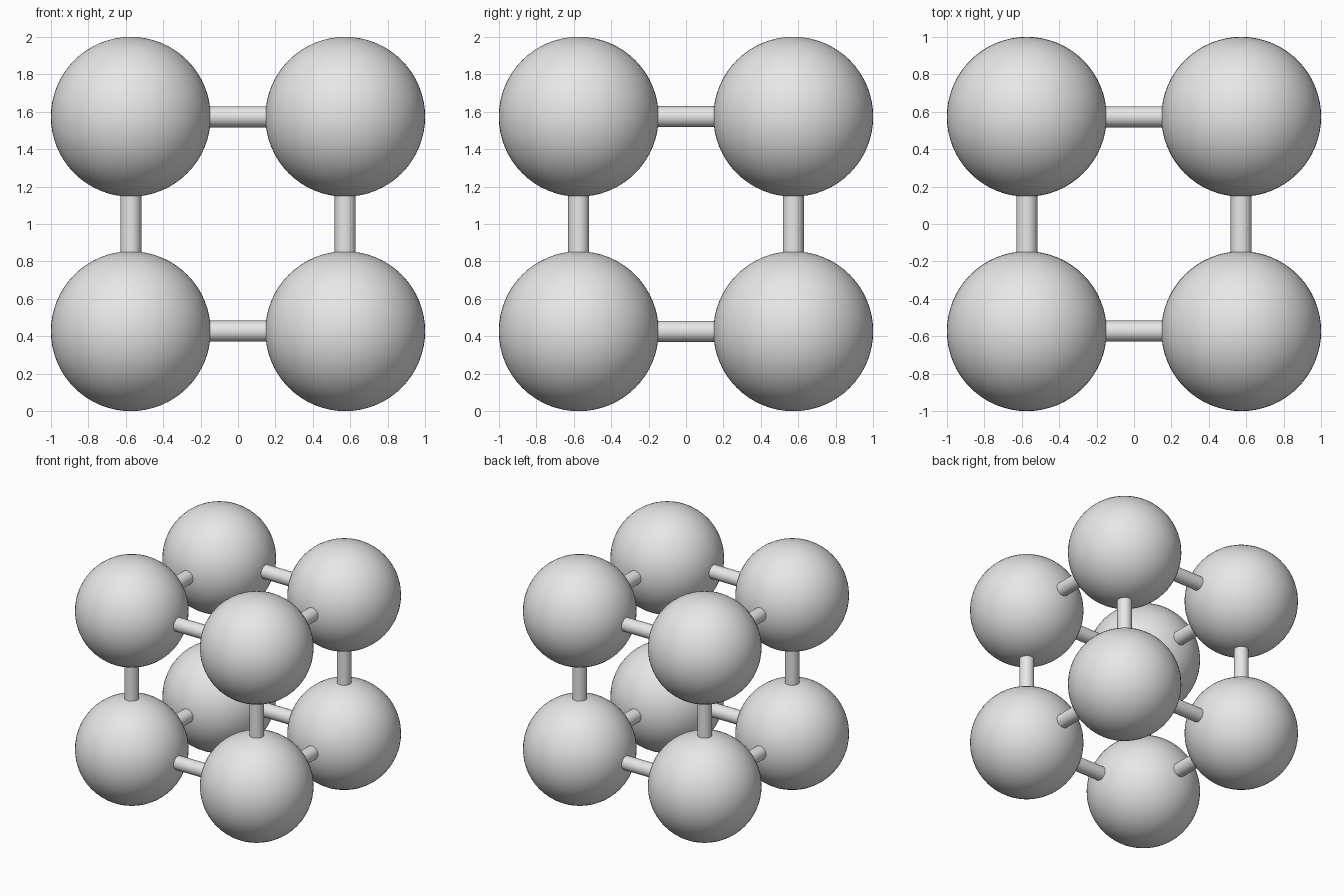
import bpy
import math

if "Cube" in bpy.data.objects:
    bpy.data.objects.remove(bpy.data.objects["Cube"])

R = 0.427          # ball radius
C = 1.0 - R        # ball centre offset from the middle of the cube
ROD = 0.056        # rod radius
SIGNS = (-1, 1)

grey = bpy.data.materials.new("grey")
grey.diffuse_color = (0.8, 0.8, 0.8, 1.0)
grey.use_nodes = True
grey.node_tree.nodes["Principled BSDF"].inputs["Base Color"].default_value = grey.diffuse_color


def finish(name):
    ob = bpy.context.object
    ob.name = name
    ob.data.materials.append(grey)
    bpy.ops.object.shade_smooth_by_angle(angle=math.radians(35))


# Balls at the eight corners of a cube
for x in SIGNS:
    for y in SIGNS:
        for z in SIGNS:
            bpy.ops.mesh.primitive_uv_sphere_add(
                segments=64, ring_count=32, radius=R,
                location=(x * C, y * C, z * C + 1))
            finish("corner_ball")

# Rods along the twelve edges, running between ball centres
ROTATIONS = ((0, math.pi / 2, 0), (math.pi / 2, 0, 0), (0, 0, 0))
for axis, rot in enumerate(ROTATIONS):
    for a in SIGNS:
        for b in SIGNS:
            pos = [a * C, b * C]
            pos.insert(axis, 0)
            pos[2] += 1
            bpy.ops.mesh.primitive_cylinder_add(
                vertices=32, radius=ROD, depth=2 * C,
                location=pos, rotation=rot)
            finish("edge_rod")
